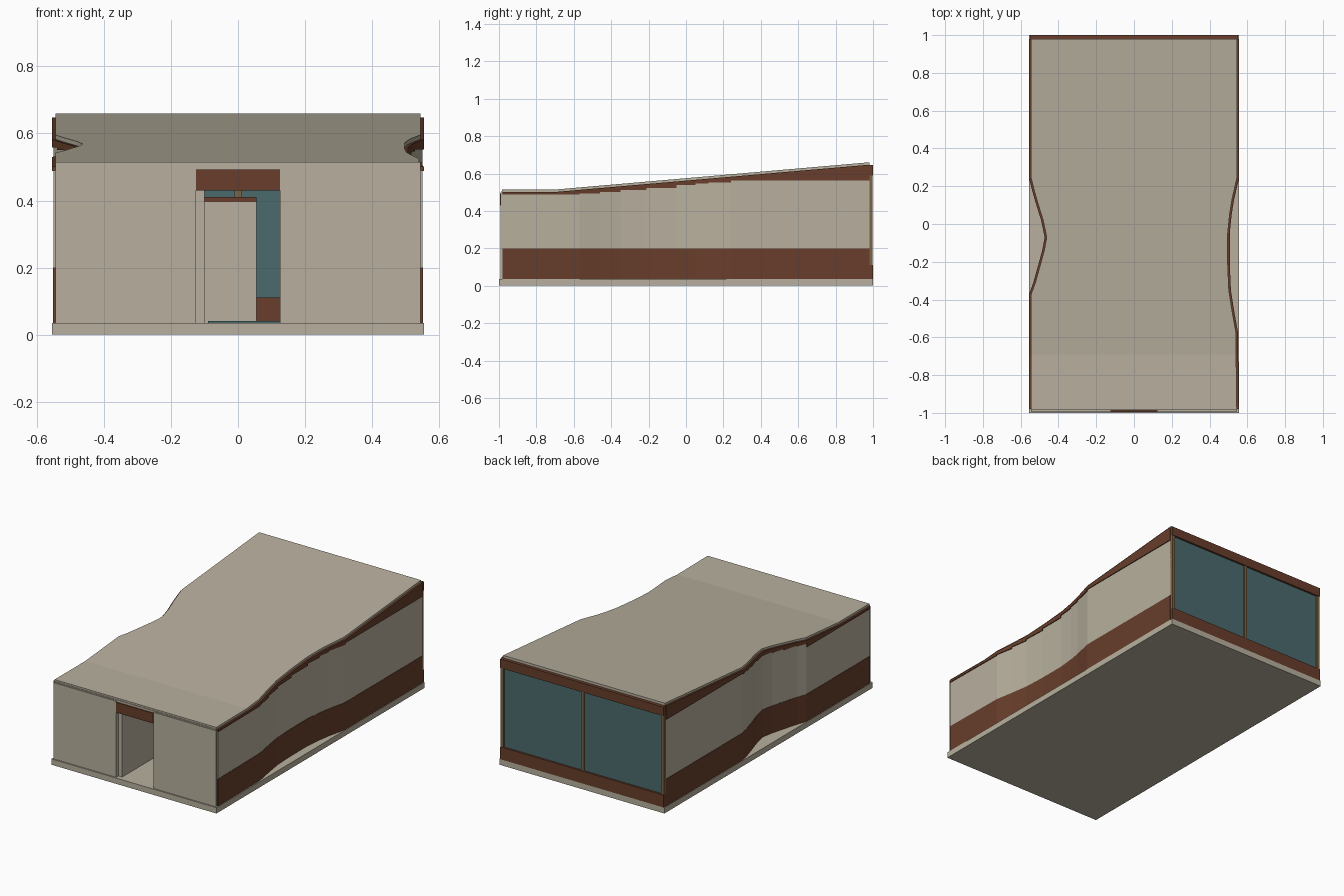
import bpy, bmesh

if "Cube" in bpy.data.objects:
    bpy.data.objects.remove(bpy.data.objects["Cube"])

def mat(name, c):
    m = bpy.data.materials.new(name)
    m.diffuse_color = (*c, 1)
    m.use_nodes = True
    m.node_tree.nodes["Principled BSDF"].inputs["Base Color"].default_value = m.diffuse_color
    return m

CREAM = mat("cream_render", (0.48, 0.434, 0.342))
BROWN = mat("brown_timber", (0.138, 0.048, 0.024))
GLASS = mat("teal_glass", (0.071, 0.145, 0.155))
TAN = mat("tan_wood", (0.2, 0.125, 0.055))

def finish(name, bm, m):
    bmesh.ops.recalc_face_normals(bm, faces=bm.faces)
    me = bpy.data.meshes.new(name)
    bm.to_mesh(me)
    bm.free()
    me.materials.append(m)
    ob = bpy.data.objects.new(name, me)
    bpy.context.collection.objects.link(ob)
    return ob

def box(name, x0, x1, y0, y1, z0, z1, m):
    bm = bmesh.new()
    bmesh.ops.create_cube(bm, size=1)
    for v in bm.verts:
        v.co = ((x0 + x1) / 2 + v.co.x * (x1 - x0),
                (y0 + y1) / 2 + v.co.y * (y1 - y0),
                (z0 + z1) / 2 + v.co.z * (z1 - z0))
    return finish(name, bm, m)

def loft(bm, rings):
    """Closed solid through four-point rings."""
    vr = [[bm.verts.new(p) for p in r] for r in rings]
    for a, b in zip(vr, vr[1:]):
        for i in range(4):
            j = (i + 1) % 4
            bm.faces.new((a[i], a[j], b[j], b[i]))
    bm.faces.new(vr[0])
    bm.faces.new(vr[-1])

# Side wall plans as (y, distance from centre line)
RIGHT = [(-0.98, 0.55), (-0.57, 0.545), (-0.46, 0.525), (-0.35, 0.508), (-0.21, 0.502),
         (-0.05, 0.502), (0.05, 0.512), (0.12, 0.523), (0.24, 0.55), (0.98, 0.55)]
LEFT = [(-0.98, 0.55), (-0.37, 0.55), (-0.31, 0.528), (-0.22, 0.503), (-0.14, 0.481),
        (-0.07, 0.468), (0.02, 0.487), (0.11, 0.515), (0.18, 0.535), (0.24, 0.55), (0.98, 0.55)]

def roof_z(y):
    return 0.515 + max(0, y + 0.69) / 1.67 * 0.145

def plan_x(path, y):
    for (y0, x0), (y1, x1) in zip(path, path[1:]):
        if y <= y1:
            return x0 + (x1 - x0) * (max(y, y0) - y0) / (y1 - y0)
    return path[-1][1]

def cream_top(y):
    return roof_z(min(y, 0.24)) - 0.033 + (0.006 if y < -0.6 else 0)

def wall_band(name, path, s, out, z0, z1, m, stepped=False):
    """Band following the wall; stepped bands keep one height per panel."""
    def ring(y, x, top):
        xo, xi = s * (x + out), s * (x - 0.02)
        return [(xi, y, z0), (xo, y, z0), (xo, y, top), (xi, y, top)]
    bm = bmesh.new()
    if stepped:
        for (ya, xa), (yb, xb) in zip(path, path[1:]):
            t = z1(ya)
            loft(bm, [ring(ya, xa, t), ring(yb, xb, t)])
    else:
        loft(bm, [ring(y, x, z1(y)) for y, x in path])
    return finish(name, bm, m)

# Floor slab
box("floor_slab", -0.555, 0.555, -1, 1, 0, 0.035, CREAM)

# Curved side walls: timber base, rendered middle with stepped top, timber rim
for side, path, s in (("right", RIGHT, 1), ("left", LEFT, -1)):
    wall_band(side + "_wall_base", path, s, 0.002, 0.035, lambda y: 0.2, BROWN)
    wall_band(side + "_wall_panel", path, s, 0.0, 0.2, cream_top, CREAM, True)
    bm = bmesh.new()
    full = sorted(path + [(-0.69, plan_x(path, -0.69))])
    for (ya, xa), (yb, xb) in zip(full, full[1:]):
        zb = cream_top(max(p[0] for p in path if p[0] <= ya))
        loft(bm, [[(s * (x - 0.02), y, zb), (s * (x + 0.005), y, zb),
                   (s * (x + 0.005), y, roof_z(y) - 0.013),
                   (s * (x - 0.02), y, roof_z(y) - 0.013)]
                  for y, x in ((ya, xa), (yb, xb))])
    finish(side + "_wall_rim", bm, BROWN)

# Roof sheet following both walls
ys = sorted({p[0] for p in LEFT + RIGHT} | {-0.69, -0.985})
bm = bmesh.new()
rings = []
for y in ys:
    xl, xr, z = -plan_x(LEFT, y) + 0.006, plan_x(RIGHT, y) - 0.006, roof_z(y)
    rings.append([(xl, y, z - 0.018), (xr, y, z - 0.018), (xr, y, z), (xl, y, z)])
loft(bm, rings)
finish("roof", bm, CREAM)

# Front wall with doorway
for side, a, b in (("left", -0.545, -0.125), ("right", 0.125, 0.545)):
    box("front_wall_" + side, a, b, -0.992, -0.97, 0.035, 0.498, CREAM)
box("door_lintel", -0.125, 0.125, -0.994, -0.97, 0.43, 0.492, BROWN)
box("front_header", -0.545, 0.545, -0.988, -0.97, 0.492, 0.505, CREAM)

# Interior: hall wall, low partition with timber cap, floor pool
box("hall_wall", -0.125, -0.1, -0.97, -0.2, 0.035, 0.43, CREAM)
box("partition", -0.1, 0.055, -0.2, -0.17, 0.035, 0.395, CREAM)
box("partition_cap", -0.1, 0.055, -0.2, -0.17, 0.395, 0.41, BROWN)
box("floor_pool", -0.09, 0.4, -0.68, -0.25, 0.035, 0.04, GLASS)

# Rear glazing with timber sill, header and posts
box("rear_sill", -0.55, 0.55, 0.975, 1.0, 0.035, 0.11, BROWN)
box("rear_header", -0.55, 0.55, 0.98, 1.0, 0.59, 0.645, BROWN)
box("rear_glass", -0.54, 0.54, 0.982, 0.988, 0.11, 0.59, GLASS)
for name, x in (("left", -0.54), ("middle", 0), ("right", 0.54)):
    box("rear_post_" + name, x - 0.01, x + 0.01, 0.977, 0.996, 0.11, 0.59, TAN)
